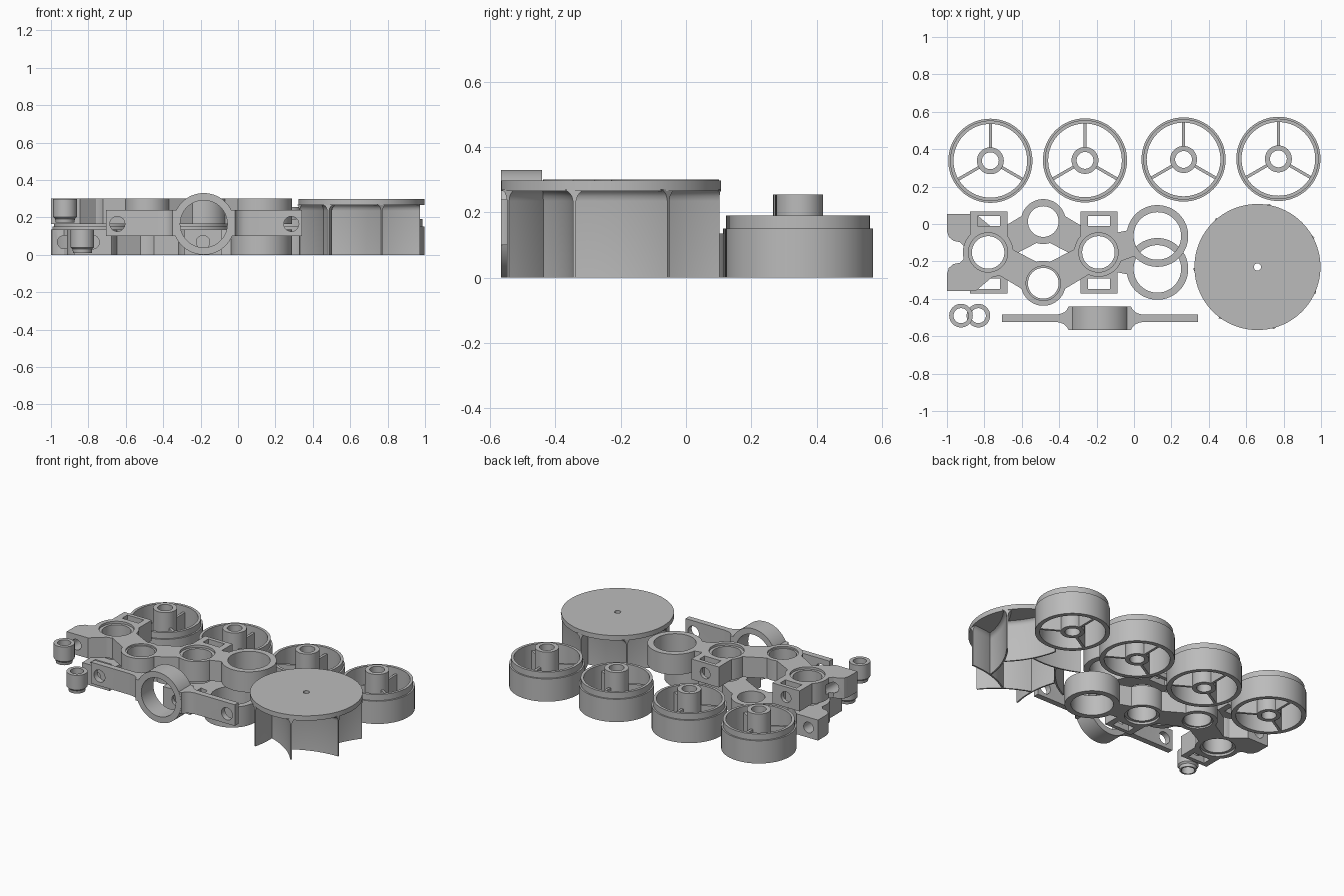
import bpy, bmesh, math
from mathutils import Matrix, Vector

cube = bpy.data.objects.get("Cube")
if cube:
    bpy.data.objects.remove(cube)

gray = bpy.data.materials.new("plain_gray")
gray.use_nodes = True
gray.diffuse_color = (0.5, 0.5, 0.5, 1)
gray.node_tree.nodes["Principled BSDF"].inputs["Base Color"].default_value = (0.5, 0.5, 0.5, 1)


def finish(name, bm):
    bmesh.ops.recalc_face_normals(bm, faces=bm.faces)
    mesh = bpy.data.meshes.new(name)
    bm.to_mesh(mesh)
    bm.free()
    mesh.materials.append(gray)
    obj = bpy.data.objects.new(name, mesh)
    bpy.context.collection.objects.link(obj)
    return obj


def smooth(obj):
    bpy.ops.object.select_all(action="DESELECT")
    obj.select_set(True)
    bpy.context.view_layer.objects.active = obj
    bpy.ops.object.shade_smooth_by_angle(angle=math.radians(30))
    return obj


def prism(name, pts, z0, z1):
    bm = bmesh.new()
    face = bm.faces.new([bm.verts.new((x, y, z0)) for x, y in pts])
    new = bmesh.ops.extrude_face_region(bm, geom=[face])["geom"]
    bmesh.ops.translate(bm, vec=(0, 0, z1 - z0),
                        verts=[v for v in new if isinstance(v, bmesh.types.BMVert)])
    return finish(name, bm)


def box(name, x0, x1, y0, y1, z0, z1):
    return prism(name, [(x0, y0), (x1, y0), (x1, y1), (x0, y1)], z0, z1)


def rod(name, center, radius, depth, axis="Z", seg=48):
    bm = bmesh.new()
    turn = Matrix.Rotation(math.pi / 2, 4, "X") if axis == "Y" else Matrix()
    bmesh.ops.create_cone(bm, cap_ends=True, segments=seg, radius1=radius, radius2=radius,
                          depth=depth, matrix=Matrix.Translation(center) @ turn)
    return finish(name, bm)


def lathe(name, profile, seg=64):
    # Closed (radius, height) outline turned around z
    bm = bmesh.new()
    rings = []
    for i in range(seg):
        a = math.tau * i / seg
        rings.append([bm.verts.new((r * math.cos(a), r * math.sin(a), z)) for r, z in profile])
    n = len(profile)
    for i in range(seg):
        p, q = rings[i], rings[(i + 1) % seg]
        for j in range(n):
            k = (j + 1) % n
            bm.faces.new((p[j], q[j], q[k], p[k]))
    return finish(name, bm)


def combine(obj, others, operation):
    for other in others:
        mod = obj.modifiers.new("cut", "BOOLEAN")
        mod.operation, mod.solver, mod.object = operation, "EXACT", other
        bpy.context.view_layer.objects.active = obj
        bpy.ops.object.modifier_apply(modifier=mod.name)
        bpy.data.objects.remove(other)
    return obj


# Four spoked wheels sharing their meshes
tire = smooth(lathe("wheel_rim", [(.197, 0), (.225, 0), (.225, .15), (.215, .15), (.215, .19), (.197, .19)]))
hub = smooth(lathe("wheel_hub", [(.045, 0), (.072, 0), (.072, .255), (.045, .255)], 40))
spoke = box("wheel_spoke", .06, .205, -.008, .008, 0, .15)
spots = [(-.768, .338), (-.262, .34), (.265, .345), (.772, .348)]
for i, (x, y) in enumerate(spots):
    parts = [(tire, 0), (hub, 0)] + [(spoke, a) for a in (90, 210, 330)]
    for part, angle in parts:
        o = bpy.data.objects.new(f"{part.name}_{i + 1}", part.data)
        o.location = (x, y, 0)
        o.rotation_euler.z = math.radians(angle)
        bpy.context.collection.objects.link(o)
for o in (tire, hub, spoke):
    bpy.data.objects.remove(o)

# Rotor disc with a centre hole
rotor = (.66, -.23, 0)
disc = smooth(lathe("rotor_disc", [(.019, .265), (.337, .265), (.337, .297), (.019, .297)], 96))
disc.location = rotor


# Curved rotor blades flaring into the disc
def blade(name):
    a, b, c = Vector((.333, 0)), Vector((.175, -.055)), Vector((.07, -.19))
    levels = [(0, .005), (.235, .005), (.25, .009), (.26, .016), (.27, .03)]
    steps = 14
    bm = bmesh.new()
    grid = []
    for i in range(steps + 1):
        t = i / steps
        p = a * (1 - t) ** 2 + b * 2 * t * (1 - t) + c * t * t
        d = ((b - a) * (1 - t) + (c - b) * t).normalized()
        n = Vector((-d.y, d.x))
        loop = [(p + n * w, z) for z, w in levels] + [(p - n * w, z) for z, w in reversed(levels)]
        grid.append([bm.verts.new((q.x, q.y, z)) for q, z in loop])
    m = len(grid[0])
    for p, q in zip(grid, grid[1:]):
        for j in range(m):
            k = (j + 1) % m
            bm.faces.new((p[j], p[k], q[k], q[j]))
    bm.faces.new(grid[0])
    bm.faces.new(grid[-1])
    return smooth(finish(name, bm))


first = blade("rotor_blade_1")
for i in range(7):
    o = first if i == 0 else bpy.data.objects.new(f"rotor_blade_{i + 1}", first.data)
    o.location = rotor
    o.rotation_euler.z = math.radians(-19.5) + math.tau * i / 7
    if i:
        bpy.context.collection.objects.link(o)

# Mounting bar with a large ring and flared joints
bx, by, bz = -.183, -.504, .165
bar = box("mounting_bar", -.706, .343, by - .019, by + .019, .1, .24)
flare = [(.245, .019), (.215, .022), (.19, .032), (.175, .047), (.168, .062), (.14, .062)]
adds = [rod("ring", (bx, by, bz), .165, .126, "Y", 64)]
for s in (-1, 1):
    side = [(bx + s * u, by + v) for u, v in flare] + [(bx + s * u, by - v) for u, v in reversed(flare)]
    adds.append(prism("flare", side, .1001, .2399))
combine(bar, adds, "UNION")
combine(bar, [rod("bore", (bx, by, bz), .126, .3, "Y", 64)]
        + [rod("hole", (x, by, bz), .04, .3, "Y", 32) for x in (-.645, .285)], "DIFFERENCE")
smooth(bar)

# Two small bushings
for name, x, z in (("bushing_upper", -.925, .172), ("bushing_lower", -.832, .01)):
    o = smooth(lathe(name, [(.04, 0), (.05, 0), (.053, .02), (.063, .03), (.063, .126), (.04, .126)], 40))
    o.location = (x, -.49, z)

# Linkage body, local y and z measured from the shared mirror axis
Z0, Z1 = .015, .15
ZM = (Z0 + Z1) / 2
left_hub, small, right_hub, big = (-.78, 0), (-.485, -.165), (-.19, 0), (.125, .088)


def web(p, q, w0, w1):
    p, q = Vector(p), Vector(q)
    d = (q - p).normalized()
    n = Vector((-d.y, d.x))
    return prism("web", [p + n * w0, p - n * w0, q - n * w1, q + n * w1], Z0, Z1)


def boss(c, r):
    return rod("boss", (c[0], c[1], ZM), r, Z1 - Z0, seg=64)


def bore(c, r, z=ZM, depth=.3):
    return rod("bore", (c[0], c[1], z), r, depth, seg=64)


body = boss(left_hub, .135)
lug = [(-1, -.205), (-.845, -.205), (-.72, -.1), (-.85, .03), (-.93, -.055),
       (-.965, -.062), (-.99, -.083), (-1, -.115)]
combine(body, [boss(small, .12), boss(right_hub, .13), boss(big, .165),
               web(left_hub, small, .075, .085), web(small, right_hub, .085, .075),
               web(right_hub, big, .085, .06), prism("lug", lug, Z0, Z1)]
        + [box("tab", x - .1, x + .1, .02, .22, Z0, Z1) for x in (-.777, -.187)], "UNION")
cuts = [bore(left_hub, .087), bore(right_hub, .087), bore(small, .082), bore(big, .127),
        bore(left_hub, .105, .15, .03), bore(right_hub, .105, .15, .03),
        bore(small, .092, .15, .02), rod("hole", (-.93, -.15, ZM), .035, .3, "Y", 32)]
for x in (-.777, -.187):
    cuts.append(box("slot", x - .06, x + .06, .14, .195, -.1, .3))
    cuts.append(rod("hole", (x, .19, ZM), .036, .14, "Y", 32))
combine(body, cuts, "DIFFERENCE")
smooth(body)
body.name = "linkage_upper"
body.location = (0, -.152, .15)

# The lower linkage is the same part turned over
lower = bpy.data.objects.new("linkage_lower", body.data)
lower.location = body.location
lower.rotation_euler.x = math.pi
bpy.context.collection.objects.link(lower)
